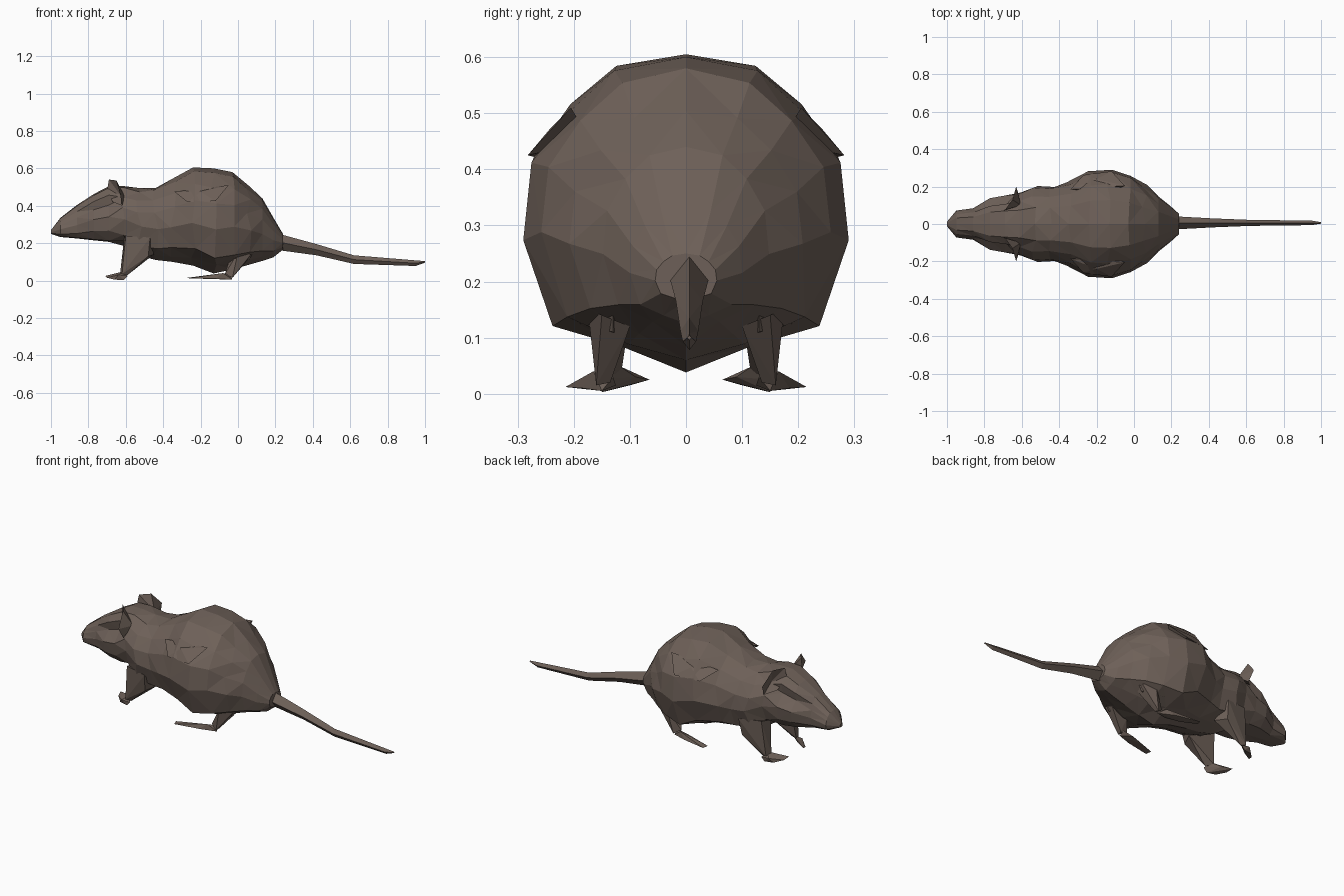
import bpy, bmesh, random

random.seed(4)
cube = bpy.data.objects.get("Cube")
if cube:
    bpy.data.objects.remove(cube)

fur = bpy.data.materials.new("grey_brown_fur")
fur.use_nodes = True
FUR = (0.155, 0.118, 0.098, 1)
fur.diffuse_color = FUR
fur.node_tree.nodes["Principled BSDF"].inputs["Base Color"].default_value = FUR


def finish(name, bm, mirror=False):
    bmesh.ops.triangulate(bm, faces=bm.faces[:], quad_method='SHORT_EDGE')
    bmesh.ops.recalc_face_normals(bm, faces=bm.faces[:])
    me = bpy.data.meshes.new(name)
    bm.to_mesh(me)
    bm.free()
    me.materials.append(fur)
    ob = bpy.data.objects.new(name, me)
    bpy.context.collection.objects.link(ob)
    if mirror:
        mod = ob.modifiers.new("mirror", 'MIRROR')
        mod.use_axis = (False, True, False)


def loft(name, rings):
    """Join rings of points and close both ends."""
    bm = bmesh.new()
    loops = [[bm.verts.new(p) for p in ring] for ring in rings]
    n = len(loops[0])
    for a, b in zip(loops, loops[1:]):
        for i in range(n):
            j = (i + 1) % n
            bm.faces.new((a[i], a[j], b[j], b[i]))
    bm.faces.new(loops[0])
    bm.faces.new(loops[-1])
    finish(name, bm)


def hull(name, points):
    """Convex chunk on the left side, mirrored to the right."""
    bm = bmesh.new()
    for p in points:
        bm.verts.new(p)
    res = bmesh.ops.convex_hull(bm, input=bm.verts[:])
    junk = {v for v in res["geom_interior"] + res["geom_unused"]
            if isinstance(v, bmesh.types.BMVert)}
    bmesh.ops.delete(bm, geom=list(junk), context='VERTS')
    finish(name, bm, mirror=True)


# Half cross-sections as (width share, height share), belly to back
SNOUT = [(0, 0), (.6, .02), (.92, .15), (1, .4), (.88, .62), (.74, .8), (.45, .97), (0, 1)]
BROW = [(0, 0), (.6, .02), (.92, .2), (1, .45), (.64, .66), (.7, .84), (.46, .97), (0, 1)]
TRUNK = [(0, 0), (.4, .07), (.82, .16), (1, .43), (.95, .66), (.73, .83), (.44, .955), (0, 1)]


def section(x, low, high, half, shape, wobble=0):
    """Body ring; wobble shifts the side points for uneven facets."""
    pts = []
    for i, (w, h) in enumerate(shape):
        k = wobble if 0 < i < len(shape) - 1 else 0
        dx, dz = random.uniform(-k, k), random.uniform(-k, k) / 2
        pts.append((x + dx, half * w, low + (high - low) * h + dz))
    return pts + [(px, -py, pz) for px, py, pz in pts[-2:0:-1]]


# Snout, head with sunken eye sockets, then shoulders to rump
snout = [(-1, .25, .27, .012), (-.95, .233, .335, .072), (-.86, .225, .405, .084)]
skull = [(-.77, .215, .463, .138), (-.69, .207, .505, .152)]
trunk = [(-.61, .185, .505, .168), (-.53, .135, .495, .203), (-.44, .11, .495, .198),
         (-.35, .1, .545, .222), (-.24, .08, .605, .282), (-.13, .038, .6, .29),
         (-.03, .06, .58, .258), (.06, .085, .505, .208)]
rump = [(.13, .105, .44, .148), (.19, .125, .335, .1), (.24, .165, .25, .055)]
loft("body", [section(*r, SNOUT) for r in snout] + [section(*r, BROW) for r in skull]
     + [section(*r, TRUNK, .016) for r in trunk] + [section(*r, TRUNK) for r in rump])

# Tail: four-sided taper
tail = [(.2, .21, .045, .036), (.42, .165, .03, .024), (.62, .112, .023, .016),
        (.95, .093, .015, .012), (1, .1, .004, .004)]
loft("tail", [[(x, .006, z + h), (x, .006 + w, z), (x, .006, z - h), (x, .006 - w, z)]
              for x, z, h, w in tail])

# Ears: open cups facing forward
rim = [(-.69, .075, .54), (-.65, .13, .535), (-.63, .2, .46), (-.62, .17, .4),
       (-.67, .12, .42), (-.7, .07, .48)]
bm = bmesh.new()
vs = [bm.verts.new(p) for p in rim]
for hub in ((-.605, .1, .45), (-.63, .115, .46)):
    c = bm.verts.new(hub)
    for a, b in zip(vs, vs[1:] + vs[:1]):
        bm.faces.new((a, b, c))
finish("ear", bm, mirror=True)

# Haunch ridge: low shelf along the upper flank
hull("haunch_ridge", [(-.34, .185, .475), (-.05, .205, .51), (-.09, .225, .475),
                      (-.2, .24, .475), (-.27, .262, .42), (-.12, .282, .425),
                      (-.12, .17, .45)])

# Front legs and paws
hull("front_leg", [(-.61, .09, .22), (-.6, .165, .24), (-.47, .19, .23), (-.45, .1, .14),
                   (-.48, .17, .13), (-.6, .12, .11), (-.63, .115, .04), (-.62, .15, .035),
                   (-.59, .14, .03)])
hull("front_paw", [(-.59, .15, .025), (-.61, .12, .05), (-.64, .155, .03), (-.61, .15, .003),
                   (-.66, .14, .005), (-.71, .065, .025), (-.7, .1, .015), (-.66, .09, .03)])

# Hind legs and long flat feet
hull("thigh", [(-.2, .205, .18), (-.13, .18, .11), (-.02, .2, .25), (.1, .13, .19),
               (.06, .13, .11), (-.03, .11, .1), (-.04, .19, .125)])
hull("hind_shin", [(0, .175, .15), (.07, .15, .14), (.06, .1, .12), (-.05, .115, .1),
                   (-.07, .14, .035), (-.03, .16, .015), (-.025, .135, .02)])
hull("hind_foot", [(-.03, .15, .005), (-.04, .13, .03), (-.08, .165, .04), (-.1, .125, .015),
                   (-.18, .15, .01), (-.27, .185, .015), (-.26, .215, .012), (-.12, .185, .01)])
